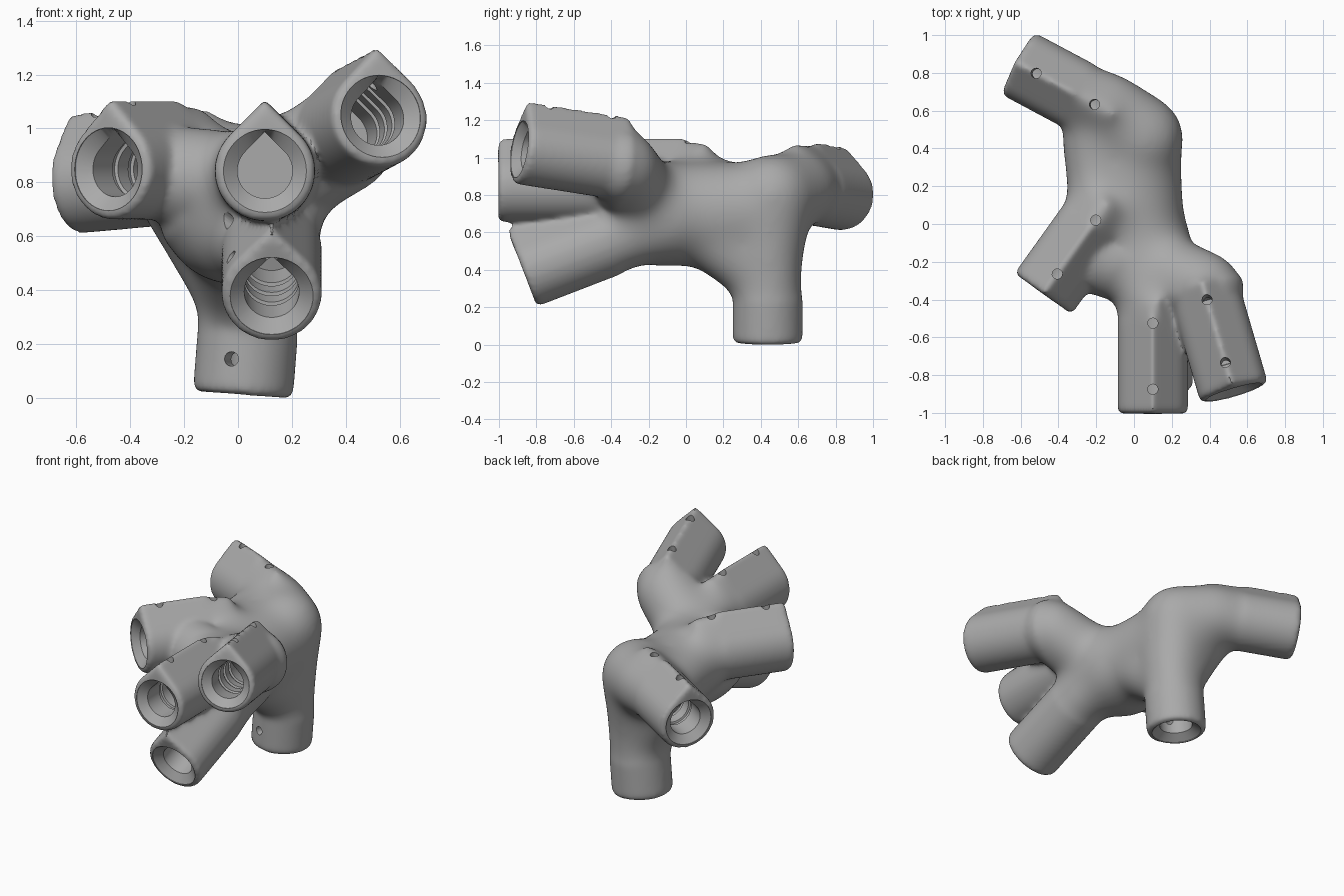
import bpy, bmesh
from math import pi, cos, sin
from mathutils import Vector, Matrix

if "Cube" in bpy.data.objects:
    bpy.data.objects.remove(bpy.data.objects["Cube"])

RADIUS, LENGTH = 0.187, 0.62
UP = Vector((0, 0, 1))

# Sockets: mouth centre, outward direction, ridge side, ridged, straight length, pin turn
SOCKETS = [
    ((0.10, -1.005, 0.847), (0, -1, 0), UP, True, 0.48, 0),
    ((0.53, -0.892, 1.05), (0.28, -0.96, 0.15), UP, True, 0.58, 0),
    ((-0.482, -0.37, 0.853), (-0.58, -0.81, 0), UP, True, 0.44, 0),
    ((0.125, -0.865, 0.382), (0, -0.935, -0.36), UP, True, 0.48, 0.96),
    ((0.018, 0.437, 0.015), (-0.08, 0, -1), Vector((-0.3, -1, 0)), False, 0.24, 0),
    ((-0.615, 0.85, 0.80), (-0.88, 0.47, -0.08), UP, True, 0.36, 0),
]

# Core limbs: start, end, start radius, end radius
LIMBS = [
    ((-0.01, -0.12, 0.70), (-0.01, 0.42, 0.72), 0.285, 0.26),
    ((0.04, 0.455, 0.80), (0.04, 0.437, 0.45), 0.23, 0.19),
    ((0.04, 0.46, 0.80), (-0.15, 0.61, 0.835), 0.23, 0.205),
    ((0.08, -0.23, 0.77), (0.38, -0.34, 0.96), 0.215, 0.2),
    ((0.04, -0.10, 0.73), (0.10, -0.40, 0.85), 0.25, 0.187),
    ((0.05, -0.10, 0.69), (0.12, -0.32, 0.60), 0.26, 0.187),
    ((-0.02, 0.10, 0.78), (-0.20, 0.02, 0.85), 0.20, 0.187),
    # webs: rear socket to leg, side sockets, front sockets, belly to leg
    ((-0.19, 0.42, 0.785), (0.01, 0.43, 0.43), 0.20, 0.19),
    ((-0.16, 0.08, 0.80), (-0.19, 0.42, 0.785), 0.19, 0.19),
    ((-0.20, -0.18, 0.82), (0.02, -0.25, 0.80), 0.19, 0.19),
    ((0.02, 0.12, 0.62), (0.03, 0.38, 0.40), 0.21, 0.18),
]


def frame(direction, side):
    d = Vector(direction).normalized()
    u = (side - d * side.dot(d)).normalized()
    return d, u, d.cross(u)


def loft(bm, origin, axes, sections, peaked=False, limit=1.0, n=48):
    """Skin rings of (depth, radius); peaked rings get a 45 degree ridge."""
    d, u, s = axes
    rings = []
    for depth, r in sections:
        ring = []
        for i in range(n):
            a = 2 * pi * i / n
            a = a - 2 * pi if a > pi else a
            rho = r / cos(pi / 4 - abs(a)) if peaked and abs(a) < pi / 4 else r
            rho = min(rho, limit)
            ring.append(bm.verts.new(Vector(origin) - d * depth + (u * cos(a) + s * sin(a)) * rho))
        rings.append(ring)
    for p, q in zip(rings, rings[1:]):
        for i in range(n):
            j = (i + 1) % n
            bm.faces.new((p[i], p[j], q[j], q[i]))
    bm.faces.new(rings[0][::-1])
    bm.faces.new(rings[-1])


def limb(bm, p, q, r1, r2):
    """Rounded, tapered limb."""
    p, q = Vector(p), Vector(q)
    axis = q - p
    turn = axis.to_track_quat('Z', 'Y').to_matrix().to_4x4()
    bmesh.ops.create_cone(bm, cap_ends=True, segments=40, radius1=r1, radius2=r2,
                          depth=axis.length, matrix=Matrix.Translation((p + q) / 2) @ turn)
    for c, r in ((p, r1), (q, r2)):
        bmesh.ops.create_uvsphere(bm, u_segments=40, v_segments=20, radius=r,
                                  matrix=Matrix.Translation(c))


def add_object(name, bm):
    bmesh.ops.recalc_face_normals(bm, faces=bm.faces)
    mesh = bpy.data.meshes.new(name)
    bm.to_mesh(mesh)
    bm.free()
    obj = bpy.data.objects.new(name, mesh)
    bpy.context.collection.objects.link(obj)
    return obj


def bake(obj):
    """Replace the mesh by its modified result."""
    bpy.context.view_layer.update()
    graph = bpy.context.evaluated_depsgraph_get()
    mesh = bpy.data.meshes.new_from_object(obj.evaluated_get(graph))
    obj.modifiers.clear()
    obj.data = mesh


# Outer solid, fused into one skin
bm = bmesh.new()
for mouth, direction, side, peaked, straight, turn in SOCKETS:
    loft(bm, mouth, frame(direction, side),
         [(0, RADIUS - 0.012), (0.015, RADIUS), (LENGTH, RADIUS)], peaked)
for item in LIMBS:
    limb(bm, *item)
body = add_object("branching_connector", bm)
remesh = body.modifiers.new("fuse", 'REMESH')
remesh.mode = 'VOXEL'
remesh.voxel_size = 0.014
bake(body)

# Soft fillets at the junctions, crisp sockets
bm = bmesh.new()
bm.from_mesh(body.data)


def on_socket(co):
    for mouth, direction, side, peaked, straight, turn in SOCKETS:
        d = Vector(direction).normalized()
        v = Vector(mouth) - co
        depth = v.dot(d)
        if -0.05 < depth < straight and (v - d * depth).length < 0.275:
            return True
    return False


soft = [v for v in bm.verts if not on_socket(v.co)]
for verts, rounds in ((soft, 110), (bm.verts[:], 8)):
    for i in range(rounds):
        bmesh.ops.smooth_vert(bm, verts=verts, factor=0.5, use_axis_x=True,
                              use_axis_y=True, use_axis_z=True)
bm.to_mesh(body.data)
bm.free()

# Grooved bores with a flared round mouth
FLARE, BORE, GROOVE = 0.154, 0.102, 0.114
profile = [(-0.03, FLARE), (0.005, FLARE), (0.045, BORE)]
for k in range(3):
    t = 0.17 + k * 0.1
    profile += [(t, BORE), (t + 0.004, GROOVE), (t + 0.03, GROOVE), (t + 0.034, BORE)]
profile.append((0.53, BORE))
bores, pins = bmesh.new(), bmesh.new()
for mouth, direction, side, peaked, straight, turn in SOCKETS:
    d, u, s = frame(direction, side)
    loft(bores, mouth, (d, u, s), profile, peaked, FLARE)
    # Pin holes through the wall
    out = u * cos(turn) + s * sin(turn)
    for depth in (0.13, 0.48):
        top = Vector(mouth) - d * depth + out * 0.3
        loft(pins, top, (out, d, d.cross(out)), [(0, 0.027), (0.24, 0.027)], n=16)
for name, cutter_bm in (("bore_cutter", bores), ("pin_cutter", pins)):
    cutter = add_object(name, cutter_bm)
    cutter.hide_render = True
    cut = body.modifiers.new(name, 'BOOLEAN')
    cut.operation = 'DIFFERENCE'
    cut.solver = 'EXACT'
    cut.object = cutter
bake(body)
for name in ("bore_cutter", "pin_cutter"):
    bpy.data.objects.remove(bpy.data.objects[name])

# Stand on the ground
lowest = min(v.co.z for v in body.data.vertices)
body.data.transform(Matrix.Translation((0, 0, -lowest)))

# Plain grey
grey = bpy.data.materials.new("plain_grey")
grey.use_nodes = True
colour = (0.4, 0.4, 0.4, 1)
grey.diffuse_color = colour
grey.node_tree.nodes["Principled BSDF"].inputs["Base Color"].default_value = colour
body.data.materials.clear()
body.data.materials.append(grey)

bpy.ops.object.select_all(action='DESELECT')
body.select_set(True)
bpy.context.view_layer.objects.active = body
bpy.ops.object.shade_smooth_by_angle(angle=0.6)
